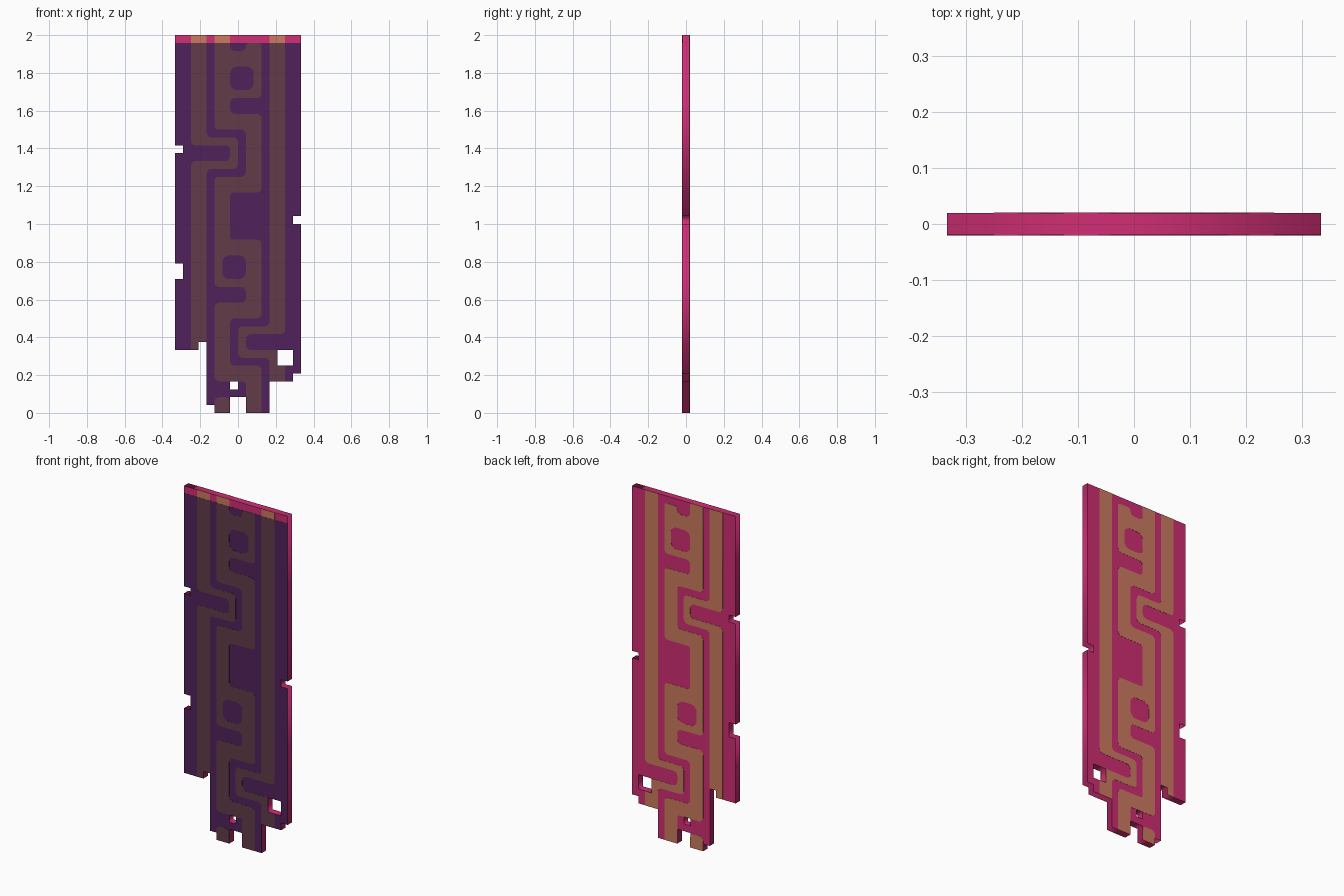
import bpy, math
from mathutils import Matrix, Vector

if "Cube" in bpy.data.objects:
    bpy.data.objects.remove(bpy.data.objects["Cube"])

U = 1 / 24  # layout cell size


def material(name, rgb):
    lin = [((c / 255 + 0.055) / 1.055) ** 2.4 for c in rgb]
    m = bpy.data.materials.new(name)
    m.diffuse_color = (*lin, 1)
    m.use_nodes = True
    m.node_tree.nodes["Principled BSDF"].inputs["Base Color"].default_value = m.diffuse_color
    return m


pink = material("bright pink", (208, 46, 116))
tan = material("warm tan", (205, 122, 95))
purple = material("dark purple", (80, 34, 91))
brown = material("dark brown", (98, 59, 73))


def rounded(pts):
    """Points (x, z) stay sharp; (x, z, r) get a rounded corner."""
    out = []
    n = len(pts)
    for i, p in enumerate(pts):
        c = Vector(p[:2])
        if len(p) == 2:
            out.append(c)
            continue
        a = (Vector(pts[i - 1][:2]) - c).normalized() * p[2]
        b = (Vector(pts[(i + 1) % n][:2]) - c).normalized() * p[2]
        for k in range(5):
            t = k * math.pi / 8
            out.append(c + a * (1 - math.sin(t)) + b * (1 - math.cos(t)))
    return out


def plate(name, loops, y, half, mat, top=48):
    """Filled x-z outline (further loops inside are holes), clipped at top."""
    cu = bpy.data.curves.new(name, 'CURVE')
    cu.dimensions = '2D'
    cu.fill_mode = 'BOTH'
    cu.extrude = half
    for loop in loops:
        pts = rounded([(p[0], min(p[1], top), *p[2:]) for p in loop])
        sp = cu.splines.new('POLY')
        sp.points.add(len(pts) - 1)
        for sp_pt, p in zip(sp.points, pts):
            sp_pt.co = (p.x * U, p.y * U, 0, 1)
        sp.use_cyclic_u = True
    tmp = bpy.data.objects.new(name + "_curve", cu)
    bpy.context.collection.objects.link(tmp)
    dg = bpy.context.evaluated_depsgraph_get()
    me = bpy.data.meshes.new_from_object(tmp.evaluated_get(dg))
    bpy.data.objects.remove(tmp)
    me.transform(Matrix.Translation((0, y, 0)) @ Matrix.Rotation(math.pi / 2, 4, 'X'))
    me.materials.clear()
    me.materials.append(mat)
    ob = bpy.data.objects.new(name, me)
    bpy.context.collection.objects.link(ob)
    return ob


def rect(x0, x1, z0, z1, r=None):
    pts = [(x0, z0), (x1, z0), (x1, z1), (x0, z1)]
    return [(*p, r) for p in pts] if r else pts


R = 0.6
# torn cloth outline with two holes
cloth = [(-8, 48), (-8, 34), (-7, 34), (-7, 33), (-8, 33), (-8, 19), (-7, 19),
         (-7, 17), (-8, 17), (-8, 8), (-5, 8), (-5, 9), (-4, 9), (-4, 1), (-3, 1),
         (-3, 0), (-1, 0), (-1, 2), (1, 2), (1, 0), (4, 0), (4, 4), (7, 4), (7, 5),
         (8, 5), (8, 24), (7, 24), (7, 25), (8, 25), (8, 48)]
cloth_loops = [cloth, rect(5, 7, 6, 8), rect(-1, 0, 3, 4)]

# woven pattern
left_band = [(-6, 48), (-4, 48), (-4, 35, R), (0, 35, R), (0, 31, R), (-4, 31, R),
             (-4, 9), (-5, 9), (-5, 8), (-6, 8), (-6, 32, R), (-1, 32, R),
             (-1, 34, R), (-6, 34, R)]
right_band = [(4, 48), (6, 48), (6, 10, R), (1, 10, R), (1, 8, R), (5, 8), (5, 6),
              (6, 6), (6, 4), (4, 4), (4, 7, R), (0, 7, R), (0, 11, R), (4, 11, R)]
middle = [(-3, 48), (-1, 48), (-1, 46, R), (1, 46, R), (1, 47, .4), (3, 47, .4),
          (3, 40, R), (-1, 40, R), (-1, 38, R), (3, 38, R), (3, 28, R), (-1, 28, .4),
          (-1, 22, .4), (3, 22, R), (3, 12, R), (-1, 12, R), (-1, 6, R), (3, 6, R),
          (3, 0), (1, 0), (1, 4, .4), (-3, 4, R), (-3, 14, R), (1, 14, R), (1, 16, R),
          (-3, 16, R), (-3, 30, R), (1, 30, R), (1, 36, R), (-3, 36, R)]
foot = [(-3, 0), (-1, 0), (-1, 2, R), (-3, 2, R)]
shapes = {
    "left_band": [left_band],
    "right_band": [right_band],
    "middle_band": [middle, rect(-1, 2, 41, 44, .9), rect(-2, 1, 17, 20, .9)],
    "foot_patch": [foot],
}

# cloth slab and dark front sheet
plate("cloth", cloth_loops, 0, 0.0197, pink)
plate("front_sheet", cloth_loops, -0.0199, 0.0004, purple, top=47)

# pattern on both sides
for name, loops in shapes.items():
    plate("front_" + name, loops, -0.0205, 0.0004, brown, top=47)
    plate("back_" + name, loops, 0.0202, 0.0006, tan)

# uncovered strip of pattern along the top of the front
for i, (x0, x1) in enumerate([(-6, -4), (-3, -1), (4, 6)]):
    plate(f"top_strip_{i}", [rect(x0, x1, 47, 48)], -0.0200, 0.0005, tan)
